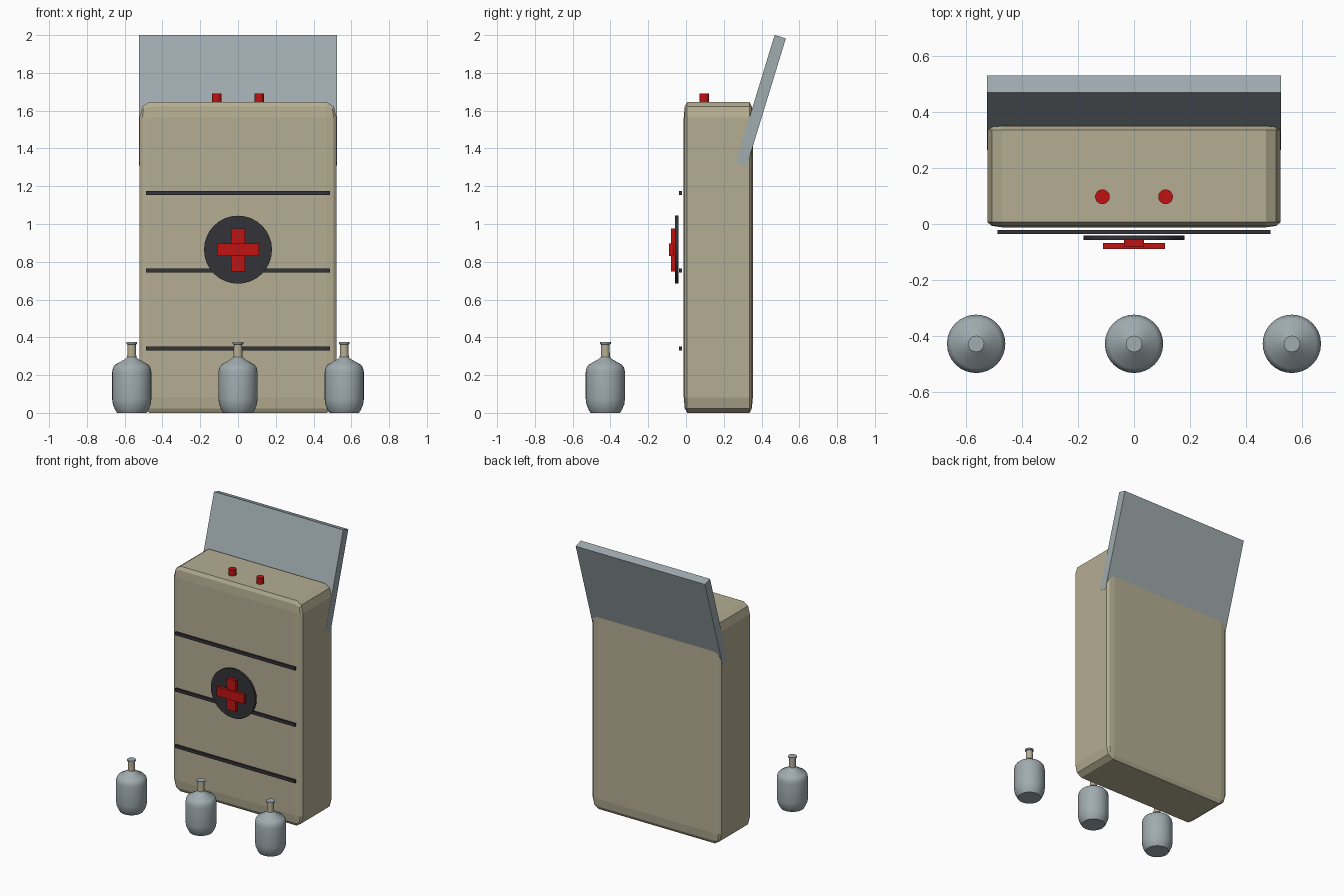
import bpy, bmesh, math
from mathutils import Matrix

if "Cube" in bpy.data.objects:
    bpy.data.objects.remove(bpy.data.objects["Cube"])


def material(name, rgb):
    m = bpy.data.materials.new(name)
    m.diffuse_color = (*rgb, 1)
    m.use_nodes = True
    m.node_tree.nodes["Principled BSDF"].inputs["Base Color"].default_value = m.diffuse_color
    return m


TAN = material("tan", (0.46, 0.42, 0.29))
GREY = material("blue_grey", (0.35, 0.41, 0.43))
DARK = material("charcoal", (0.034, 0.033, 0.040))
RED = material("red", (0.52, 0.006, 0.006))


def finish(name, bm, *mats):
    bmesh.ops.recalc_face_normals(bm, faces=bm.faces)
    mesh = bpy.data.meshes.new(name)
    bm.to_mesh(mesh)
    bm.free()
    for m in mats:
        mesh.materials.append(m)
    ob = bpy.data.objects.new(name, mesh)
    bpy.context.collection.objects.link(ob)
    return ob


def smooth(ob, angle=35):
    bpy.ops.object.select_all(action='DESELECT')
    ob.select_set(True)
    bpy.context.view_layer.objects.active = ob
    bpy.ops.object.shade_smooth_by_angle(angle=math.radians(angle))


def box(name, center, size, mat, bevel=0, tilt=0):
    bm = bmesh.new()
    bmesh.ops.create_cube(bm, size=1)
    if bevel:  # bevel the unit cube so the rounding stretches with the size
        bmesh.ops.bevel(bm, geom=bm.edges[:], offset=bevel, segments=2,
                        profile=0.5, affect='EDGES')
    bm.transform(Matrix.Translation(center) @ Matrix.Rotation(tilt, 4, 'X')
                 @ Matrix.Diagonal((*size, 1)))
    return finish(name, bm, mat)


def disc(name, center, radius, depth, mat, turn=0):
    bm = bmesh.new()
    bmesh.ops.create_cone(bm, cap_ends=True, segments=32, radius1=radius,
                          radius2=radius, depth=depth)
    bm.transform(Matrix.Translation(center) @ Matrix.Rotation(turn, 4, 'X'))
    smooth(finish(name, bm, mat))


# Pack body and the tilted lid behind it
box("body", (0, 0.171, 0.823), (1.044, 0.366, 1.646), TAN, bevel=0.05)
box("lid", (0, 0.396, 1.655), (1.046, 0.062, 0.704), GREY,
    tilt=-math.radians(17))

# Front straps
for i, z in enumerate((0.34, 0.753, 1.165)):
    box(f"strap_{i + 1}", (0, -0.029, z), (0.972, 0.014, 0.022), DARK)

# Round badge with a cross
disc("badge", (0, -0.049, 0.864), 0.18, 0.016, DARK, math.pi / 2)
box("cross_upright", (0, -0.067, 0.862), (0.072, 0.025, 0.228), RED)
box("cross_bar", (0, -0.078, 0.863), (0.222, 0.022, 0.067), RED)

# Top buttons
for side in (-1, 1):
    disc(f"button_{side}", (side * 0.1125, 0.097, 1.66), 0.026, 0.06, RED)

# Bottles: lathed profile, tan neck under a grey rim
PROFILE = [(0, 0), (0.078, 0), (0.086, 0.012), (0.1, 0.045), (0.104, 0.075),
           (0.104, 0.215), (0.099, 0.24), (0.088, 0.255), (0.035, 0.285),
           (0.024, 0.297), (0.022, 0.362), (0.029, 0.365), (0.029, 0.374),
           (0, 0.374)]


def bottle(name, x):
    bm = bmesh.new()
    verts = [bm.verts.new((r, 0, z)) for r, z in PROFILE]
    edges = [bm.edges.new(p) for p in zip(verts, verts[1:])]
    bmesh.ops.spin(bm, geom=verts + edges, cent=(0, 0, 0), axis=(0, 0, 1),
                   angle=math.tau, steps=32)
    bmesh.ops.remove_doubles(bm, verts=bm.verts, dist=0.0003)
    for f in bm.faces:
        if 0.31 < f.calc_center_median().z < 0.362:
            f.material_index = 1
    bm.transform(Matrix.Translation((x, -0.427, 0)))
    smooth(finish(name, bm, GREY, TAN))


for label, x in (("left", -0.5625), ("middle", 0), ("right", 0.5625)):
    bottle(f"bottle_{label}", x)
